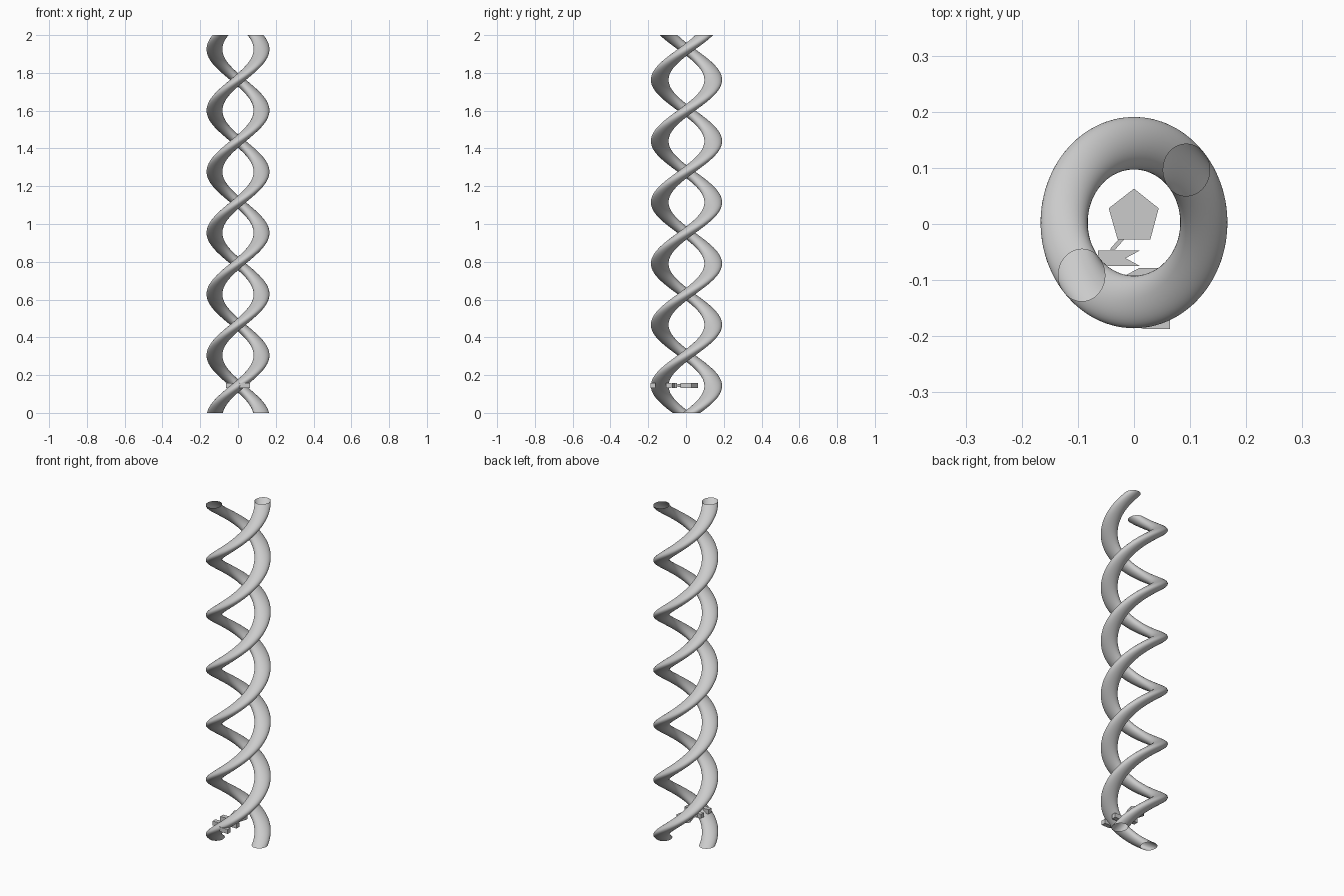
import bpy, bmesh, math

if "Cube" in bpy.data.objects:
    bpy.data.objects.remove(bpy.data.objects["Cube"])

RX, RY = 0.1245, 0.1415      # helix radii
TX, TY = 0.042, 0.0468       # strand section radii (horizontal ellipse)
CY = 0.0025
TURN = math.radians(1111)    # twist over the full height
END = math.radians(41.7)     # angle at the top


def finish(name, bm, smooth=False):
    mesh = bpy.data.meshes.new(name)
    bm.to_mesh(mesh)
    bm.free()
    obj = bpy.data.objects.new(name, mesh)
    bpy.context.collection.objects.link(obj)
    for p in mesh.polygons:
        p.use_smooth = smooth
    return obj


def strand(name, offset, steps=260, sides=36):
    """Horizontal ellipse swept up a helix, open at both ends."""
    bm = bmesh.new()
    rings = []
    for i in range(steps + 1):
        z = 2 * i / steps
        a = END + offset + TURN * (z / 2 - 1)
        cx, cy = RX * math.cos(a), RY * math.sin(a) + CY
        rings.append([bm.verts.new((cx + TX * math.cos(b), cy + TY * math.sin(b), z))
                      for b in (2 * math.pi * k / sides for k in range(sides))])
    for lo, hi in zip(rings, rings[1:]):
        for k in range(sides):
            n = (k + 1) % sides
            bm.faces.new((lo[k], lo[n], hi[n], hi[k]))
    return finish(name, bm, True)


def plate(name, outline, z0=0.132, z1=0.158):
    """Flat outline extruded upwards."""
    bm = bmesh.new()
    face = bm.faces.new([bm.verts.new((x, y, z0)) for x, y in outline])
    ext = bmesh.ops.extrude_face_region(bm, geom=[face])
    for v in ext["geom"]:
        if isinstance(v, bmesh.types.BMVert):
            v.co.z = z1
    bmesh.ops.recalc_face_normals(bm, faces=bm.faces)
    return finish(name, bm)


def base(name, y, end, side, h=0.0135):
    """Bar whose inner end follows a profile of (x, y offset) points."""
    outer = 0.064 * side
    return plate(name, [(outer, y - h)] + [(x, y + d) for x, d in end] + [(outer, y + h)])


# Twin strands
strand("strand_a", 0)
strand("strand_b", math.pi)

# Sugar pentagon with its link
plate("sugar_pentagon", [(0, 0.063), (0.044, 0.028), (0.029, -0.028),
                         (-0.029, -0.028), (-0.045, 0.028)])
plate("sugar_link", [(-0.018, -0.028), (-0.028, -0.028), (-0.043, -0.045), (-0.033, -0.045)],
      0.137, 0.153)

# Four base plates: notched, pointed, hollow-ended and round-ended
h = 0.0135
vee = [(0.010, -h), (-0.015, 0), (0.010, h)]
arc = [(0.022 - 0.018 * math.cos(t), h * math.sin(t))
       for t in (math.pi * (k / 12 - 0.5) for k in range(13))]
base("base_notched", -0.061, vee, -1)
base("base_pointed", -0.0915, vee, 1)
base("base_hollow", -0.132, arc, -1)
base("base_round", -0.174, arc, 1)
